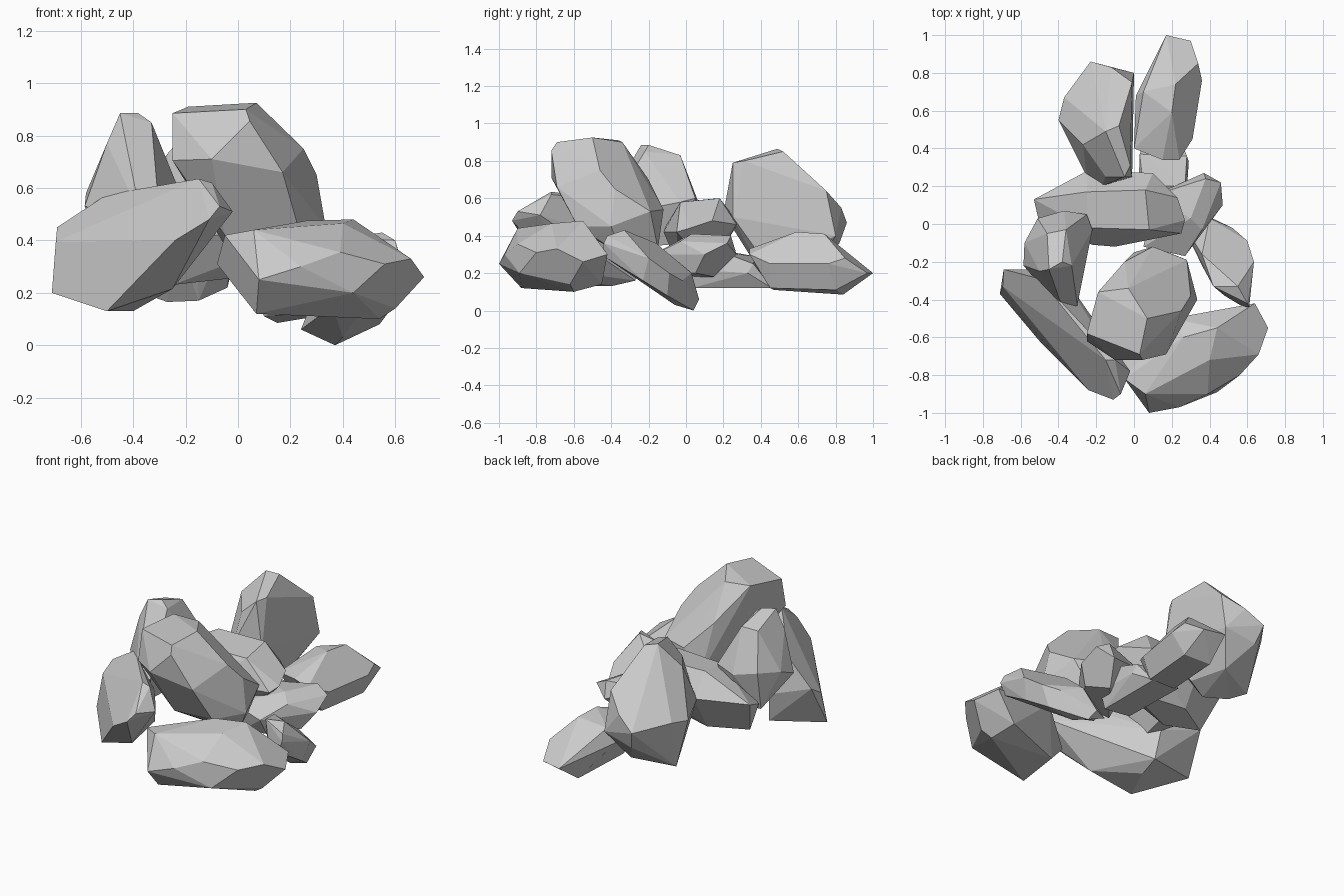
import bpy, bmesh
from math import radians


def rock(name, crown, waist, base):
    """Chiselled boulder: faceted skin stretched over three rough outlines."""
    bm = bmesh.new()
    for p in crown + waist + base:
        bm.verts.new(p)
    res = bmesh.ops.convex_hull(bm, input=bm.verts)
    loose = {v for v in res["geom_interior"] if isinstance(v, bmesh.types.BMVert)}
    loose |= {v for v in bm.verts if not v.link_faces}
    bmesh.ops.delete(bm, geom=list(loose), context='VERTS')
    # merge nearly level triangles into broad facets
    bmesh.ops.dissolve_limit(bm, angle_limit=radians(10), verts=bm.verts, edges=bm.edges)
    bmesh.ops.recalc_face_normals(bm, faces=bm.faces)
    me = bpy.data.meshes.new(name)
    bm.to_mesh(me)
    bm.free()
    ob = bpy.data.objects.new(name, me)
    bpy.context.collection.objects.link(ob)
    return ob


# Long slab at front left
rock("front_left_slab",
     [(-.69, -.24, .45), (-.5, -.29, .575), (-.15, -.72, .635), (-.1, -.72, .62)],
     [(-.695, -.33, .395), (-.25, -.8, .465), (-.24, -.88, .4), (-.11, -.93, .48), (-.07, -.9, .53),
      (-.02, -.78, .51), (-.37, -.4, .5), (-.4, -.24, .34), (-.2, -.58, .3)],
     [(-.71, -.37, .2), (-.5, -.62, .13), (-.25, -.68, .215), (-.38, -.27, .16),
      (-.4, -.4, .13)])

# Broad slab at front right
rock("front_right_slab",
     [(-.05, -.82, .42), (.06, -.9, .44), (.26, -.6, .475), (.44, -.55, .48), (.4, -.72, .465)],
     [(.08, -1, .25), (.24, -.97, .3), (.39, -.9, .355), (.56, -.8, .31), (.66, -.69, .33),
      (.71, -.55, .26), (.64, -.42, .3), (.2, -.5, .4), (-.08, -.72, .31)],
     [(.44, -.89, .2), (.6, -.62, .14), (.54, -.6, .1), (.5, -.45, .14), (.1, -.6, .13),
      (.07, -.88, .12)])

# Tall leaning boulder in the middle
rock("centre_boulder",
     [(-.25, -.58, .885), (-.19, -.36, .91), (.03, -.69, .9), (.07, -.5, .925), (-.03, -.34, .9)],
     [(-.25, -.62, .705), (-.1, -.72, .71), (.045, -.72, .855), (.17, -.69, .66), (.25, -.46, .75),
      (.3, -.38, .65), (.28, -.19, .53), (.1, -.12, .54), (-.05, -.2, .7)],
     [(.23, -.58, .45), (.335, -.4, .45), (0, -.15, .4), (.18, -.15, .33), (.25, -.35, .3),
      (0, -.35, .3), (-.05, -.55, .42)])

# Upright stone on the left
rock("left_stone",
     [(-.45, -.24, .885), (-.38, -.2, .885), (-.33, -.22, .85), (-.36, -.03, .83), (-.46, -.05, .82)],
     [(-.5, -.25, .77), (-.585, -.22, .53), (-.58, -.1, .58), (-.51, .03, .6), (-.37, .07, .57),
      (-.25, .05, .6), (-.22, -.03, .58), (-.3, -.43, .5), (-.37, -.47, .49)],
     [(-.5, -.02, .36), (-.3, 0, .36), (-.36, -.34, .33)])

# Tall stone at back left
rock("back_left_stone",
     [(-.15, .49, .865), (-.08, .52, .85), (-.02, .31, .8), (-.05, .25, .79), (-.27, .42, .73)],
     [(-.01, .75, .64), (-.12, .83, .55), (-.23, .86, .47), (-.37, .67, .5), (-.4, .55, .48),
      (-.17, .2, .52), (-.25, .25, .46), (-.15, .25, .7), (-.01, .25, .5), (0, .8, .4),
      (-.2, .82, .36)],
     [(-.34, .58, .19), (-.27, .5, .165), (-.15, .42, .17), (-.04, .45, .22), (-.1, .68, .22)])

# Low pointed stone at back right
rock("back_right_stone",
     [(.2, .59, .42), (.22, .74, .41), (.05, .7, .37), (0, .4, .31), (.15, .34, .33)],
     [(.17, 1, .2), (.3, .97, .2), (.34, .85, .28), (.36, .76, .25), (.31, .45, .25),
      (.24, .34, .3), (.01, .68, .28)],
     [(.15, .84, .085), (.3, .8, .11), (.1, .47, .11), (.26, .45, .12)])

# Bridging slab across the middle
rock("middle_slab",
     [(-.25, .17, .6), (.06, .18, .6), (-.25, -.02, .57), (.08, -.03, .58)],
     [(-.53, .13, .45), (-.5, 0, .4), (-.25, .28, .47), (.1, .27, .46), (.23, .14, .48),
      (.27, .02, .44), (.25, -.05, .42), (-.1, -.12, .42), (-.22, -.11, .45)],
     [(-.46, .03, .24), (-.25, -.04, .23), (-.25, .15, .25), (.1, .08, .27)])

# Stone beneath the right end of the slab
rock("right_upper_stone",
     [(.3, .03, .41), (.3, .18, .4), (.38, .24, .4), (.1, .15, .38)],
     [(.46, .22, .36), (.47, .1, .3), (.36, -.03, .37), (.27, -.17, .3), (.05, -.12, .33),
      (.37, .27, .3)],
     [(.3, .15, .18), (.1, -.1, .17), (.28, -.12, .2), (.4, .05, .2)])

# Tilted stone on the right that touches the ground
rock("right_low_stone",
     [(.55, -.33, .43), (.6, -.42, .4), (.42, -.33, .41), (.36, -.16, .36)],
     [(.61, -.44, .36), (.58, -.44, .29), (.635, -.2, .28), (.6, -.09, .2), (.52, -.02, .16),
      (.4, .03, .2), (.48, -.38, .27)],
     [(.37, .04, 0), (.24, .03, .06), (.33, .07, .06), (.54, -.1, .08), (.4, -.06, .03),
      (.6, -.23, .16), (.36, -.22, .15)])

# Small stone buried in the gap behind
rock("small_stone",
     [(.03, .37, .29), (.28, .36, .25), (.27, .2, .31), (.05, .2, .32)],
     [(.29, .33, .2), (.02, .05, .25), (.27, .03, .22)],
     [(.06, .46, .13), (.24, .46, .12), (.06, .03, .14), (.24, .03, .12)])
